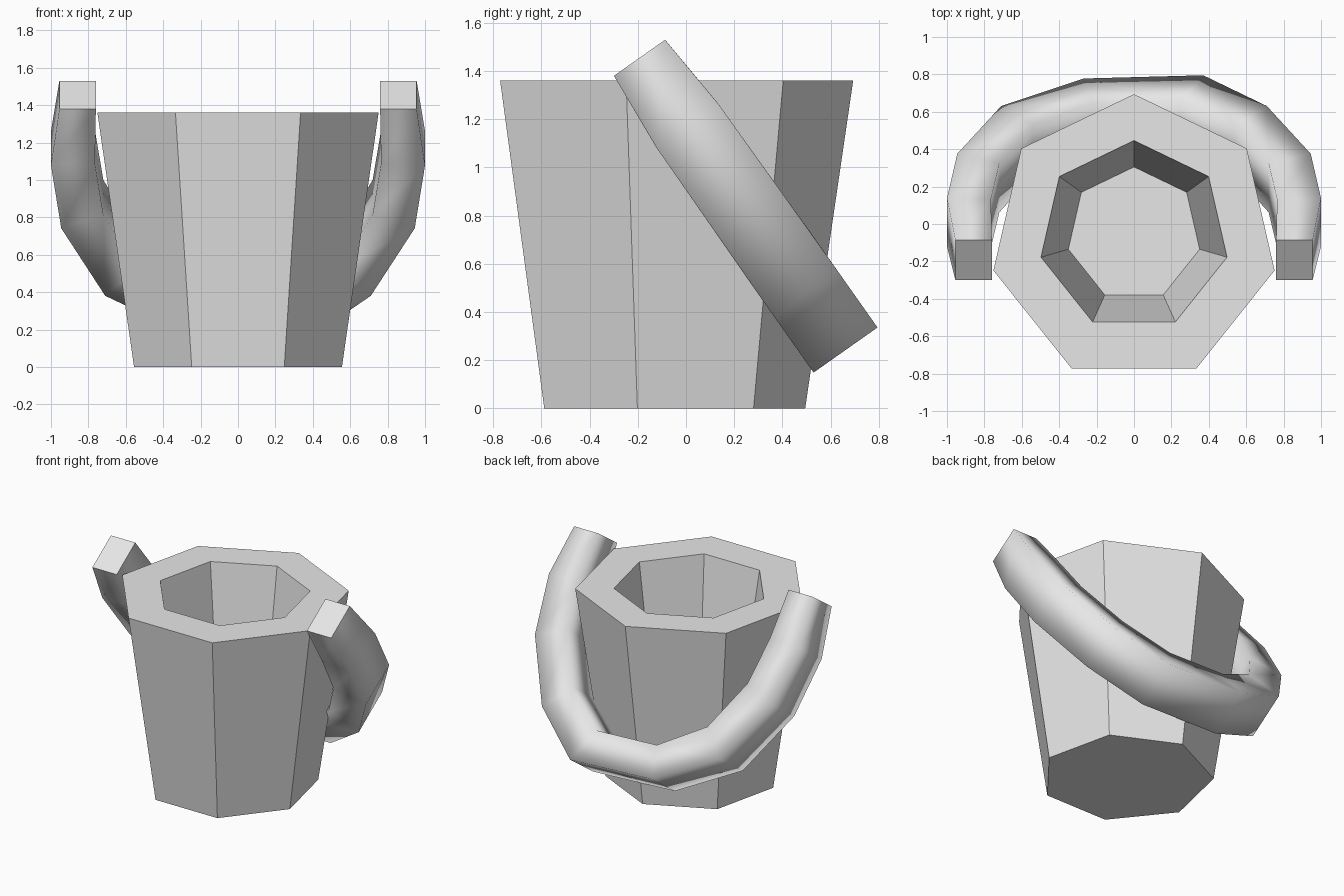
import bpy, bmesh, math
from mathutils import Vector

cube = bpy.data.objects.get("Cube")
if cube:
    bpy.data.objects.remove(cube, do_unlink=True)

grey = bpy.data.materials.new("plain grey")
grey.use_nodes = True
colour = (0.8, 0.8, 0.8, 1)
grey.diffuse_color = colour
grey.node_tree.nodes["Principled BSDF"].inputs["Base Color"].default_value = colour


def loft(name, rings, smooth):
    """Skin closed rings of points in order and cap both ends with flat faces."""
    bm = bmesh.new()
    loops = [[bm.verts.new(p) for p in ring] for ring in rings]
    for a, b in zip(loops, loops[1:]):
        n = len(a)
        for i in range(n):
            j = (i + 1) % n
            bm.faces.new((a[i], a[j], b[j], b[i])).smooth = smooth
    bm.faces.new(loops[0])
    bm.faces.new(loops[-1])
    bmesh.ops.recalc_face_normals(bm, faces=bm.faces)
    mesh = bpy.data.meshes.new(name)
    bm.to_mesh(mesh)
    bm.free()
    mesh.materials.append(grey)
    obj = bpy.data.objects.new(name, mesh)
    bpy.context.collection.objects.link(obj)
    return obj


def heptagon(radius, y, z):
    angles = [math.pi / 2 + math.tau * i / 7 for i in range(7)]
    return [Vector((radius * math.cos(a), y + radius * math.sin(a), z)) for a in angles]


# Thick-walled seven-sided bucket: up the outside, over the rim, down the inside
loft("bucket", [
    heptagon(0.57, -0.075, 0),
    heptagon(0.771, -0.077, 1.36),
    heptagon(0.51, -0.064, 1.36),
    heptagon(0.36, -0.055, 0.36),
], False)

# Swung-back handle: square bar bent round in a tilted plane
# Each station: outer x, outer distance, inner x, inner distance, bar width
left_side = [
    (0.955, 0.0, 0.76, 0.0, 0.26),
    (1.0, 0.35, 0.765, 0.34, 0.315),
    (0.945, 0.76, 0.72, 0.67, 0.32),
    (0.71, 1.20, 0.54, 1.02, 0.325),
]
base = [(0.37, 1.485, 0.25, 1.25, 0.325), (-0.27, 1.455, -0.22, 1.23, 0.325)]
right_side = [(-ox, od, -ix, idist, w) for ox, od, ix, idist, w in reversed(left_side)]

start = Vector((0, -0.193, 1.455))
along = Vector((0, 0.576, -0.817))
across = Vector((0, 0.817, 0.576))


def bar_section(outer_x, outer_d, inner_x, inner_d, width):
    outer = start + along * outer_d + Vector((outer_x, 0, 0))
    inner = start + along * inner_d + Vector((inner_x, 0, 0))
    half = across * width / 2
    return [outer + half, outer - half, inner - half, inner + half]


loft("handle", [bar_section(*s) for s in left_side + base + right_side], True)
